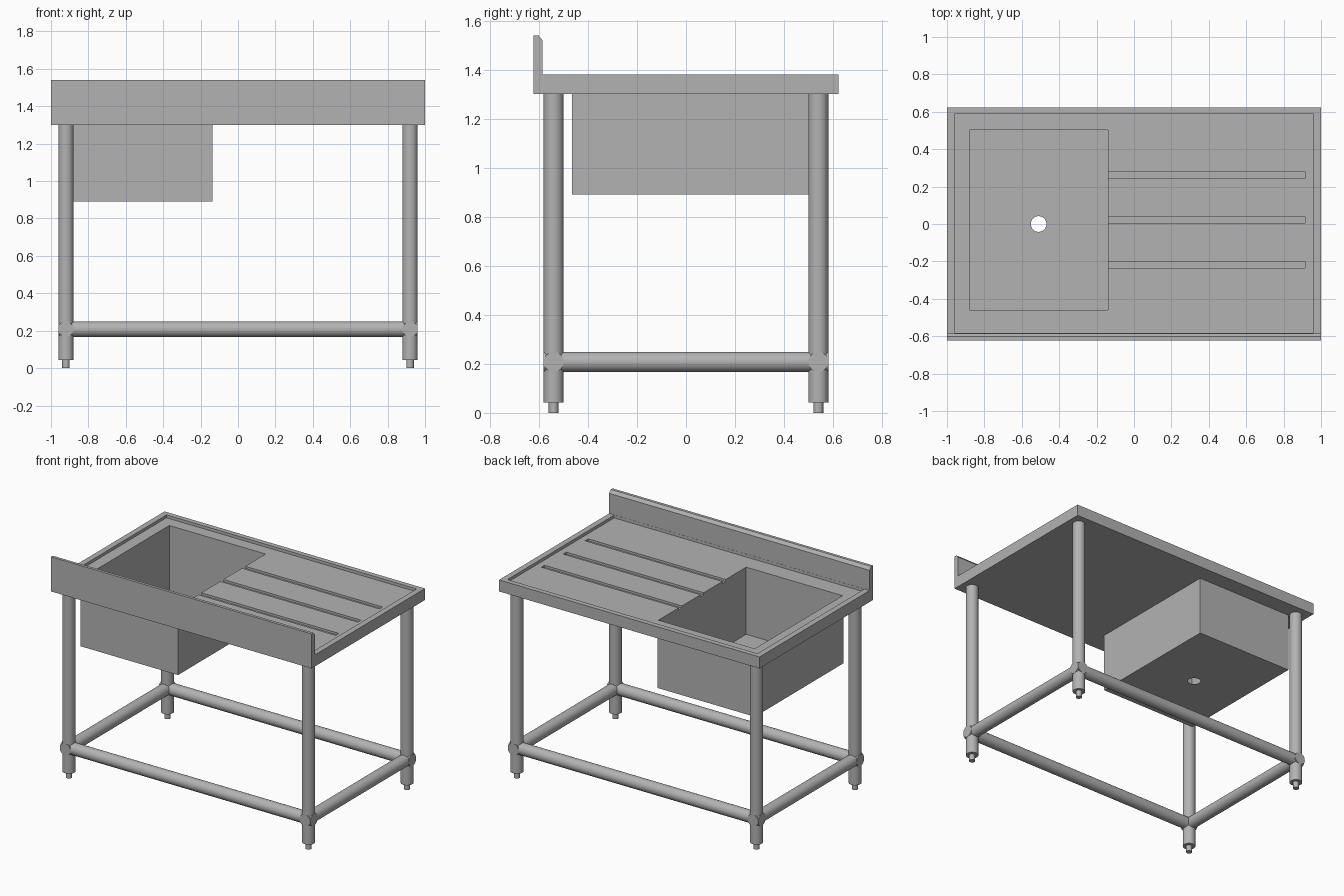
import bpy, bmesh
from math import radians
from mathutils import Matrix, Vector

if "Cube" in bpy.data.objects:
    bpy.data.objects.remove(bpy.data.objects["Cube"])

steel = bpy.data.materials.new("brushed_steel")
steel.use_nodes = True
COLOR = (0.45, 0.45, 0.45, 1)
steel.diffuse_color = COLOR
steel.node_tree.nodes["Principled BSDF"].inputs["Base Color"].default_value = COLOR


def add(name, bm, smooth=False):
    bmesh.ops.recalc_face_normals(bm, faces=bm.faces)
    mesh = bpy.data.meshes.new(name)
    bm.to_mesh(mesh)
    bm.free()
    mesh.materials.append(steel)
    ob = bpy.data.objects.new(name, mesh)
    bpy.context.collection.objects.link(ob)
    if smooth:
        bpy.ops.object.select_all(action='DESELECT')
        ob.select_set(True)
        bpy.context.view_layer.objects.active = ob
        bpy.ops.object.shade_smooth_by_angle(angle=radians(35))
    return ob


def box(name, lo, hi):
    lo, hi = Vector(lo), Vector(hi)
    bm = bmesh.new()
    bmesh.ops.create_cube(bm, size=1, matrix=Matrix.Translation((lo + hi) / 2) @ Matrix.Diagonal((*(hi - lo), 1)))
    return add(name, bm)


def rod(name, a, b, radius):
    a, b = Vector(a), Vector(b)
    turn = (b - a).to_track_quat('Z', 'Y').to_matrix().to_4x4()
    bm = bmesh.new()
    bmesh.ops.create_cone(bm, cap_ends=True, segments=32, radius1=radius, radius2=radius,
                          depth=(b - a).length, matrix=Matrix.Translation((a + b) / 2) @ turn)
    return add(name, bm, True)


def cut(target, cutter):
    cutter.hide_render = True
    mod = target.modifiers.new("cut", 'BOOLEAN')
    mod.operation, mod.solver, mod.object = 'DIFFERENCE', 'EXACT', cutter
    bpy.context.view_layer.objects.active = target
    bpy.ops.object.modifier_apply(modifier=mod.name)
    bpy.data.objects.remove(cutter)


# Worktop and upstand, one profile swept across the width
profile = [(-.622, 1.30), (.622, 1.30), (.622, 1.38), (-.585, 1.38),
           (-.585, 1.52), (-.602, 1.54), (-.622, 1.54)]
bm = bmesh.new()
face = bm.faces.new([bm.verts.new((-1, y, z)) for y, z in profile])
sweep = bmesh.ops.extrude_face_region(bm, geom=[face])["geom"]
bmesh.ops.translate(bm, vec=(2, 0, 0), verts=[v for v in sweep if isinstance(v, bmesh.types.BMVert)])
worktop = add("worktop", bm)

# Shallow recess, drainer grooves and bowl opening
FLOOR = 1.36
cut(worktop, box("recess_cutter", (-.96, -.584, FLOOR), (.96, .587, 1.45)))
for y in (-.218, .023, .262):
    cut(worktop, box("groove_cutter", (-.2, y - .0175, FLOOR - .015), (.915, y + .0175, 1.45)))
cut(worktop, box("opening_cutter", (-.88, -.46, 1.2), (-.14, .503, 1.45)))

# Sink bowl with a drain hole
WALL = .004
bowl = box("sink_bowl", (-.88 - WALL, -.46 - WALL, .89), (-.14 + WALL, .503 + WALL, 1.30))
cut(bowl, box("bowl_cutter", (-.88, -.46, .89 + WALL), (-.14, .503, 1.4)))
cut(bowl, rod("drain_cutter", (-.51, 0, .8), (-.51, 0, 1), .042))

# Legs, feet and the lower frame
X, Y, RAIL_Z, R = .92, .54, .208, .041
for sx, side in ((1, "left"), (-1, "right")):
    for sy, end in ((-1, "front"), (1, "back")):
        rod(f"{end}_{side}_leg", (sx * X, sy * Y, .043), (sx * X, sy * Y, 1.30), R)
        rod(f"{end}_{side}_foot", (sx * X, sy * Y, 0), (sx * X, sy * Y, .05), .02)
    rod(f"{side}_rail", (sx * X, -Y - R, RAIL_Z), (sx * X, Y + R, RAIL_Z), R)
for sy, end in ((-1, "front"), (1, "back")):
    rod(f"{end}_rail", (-X - R, sy * Y, RAIL_Z), (X + R, sy * Y, RAIL_Z), R)
